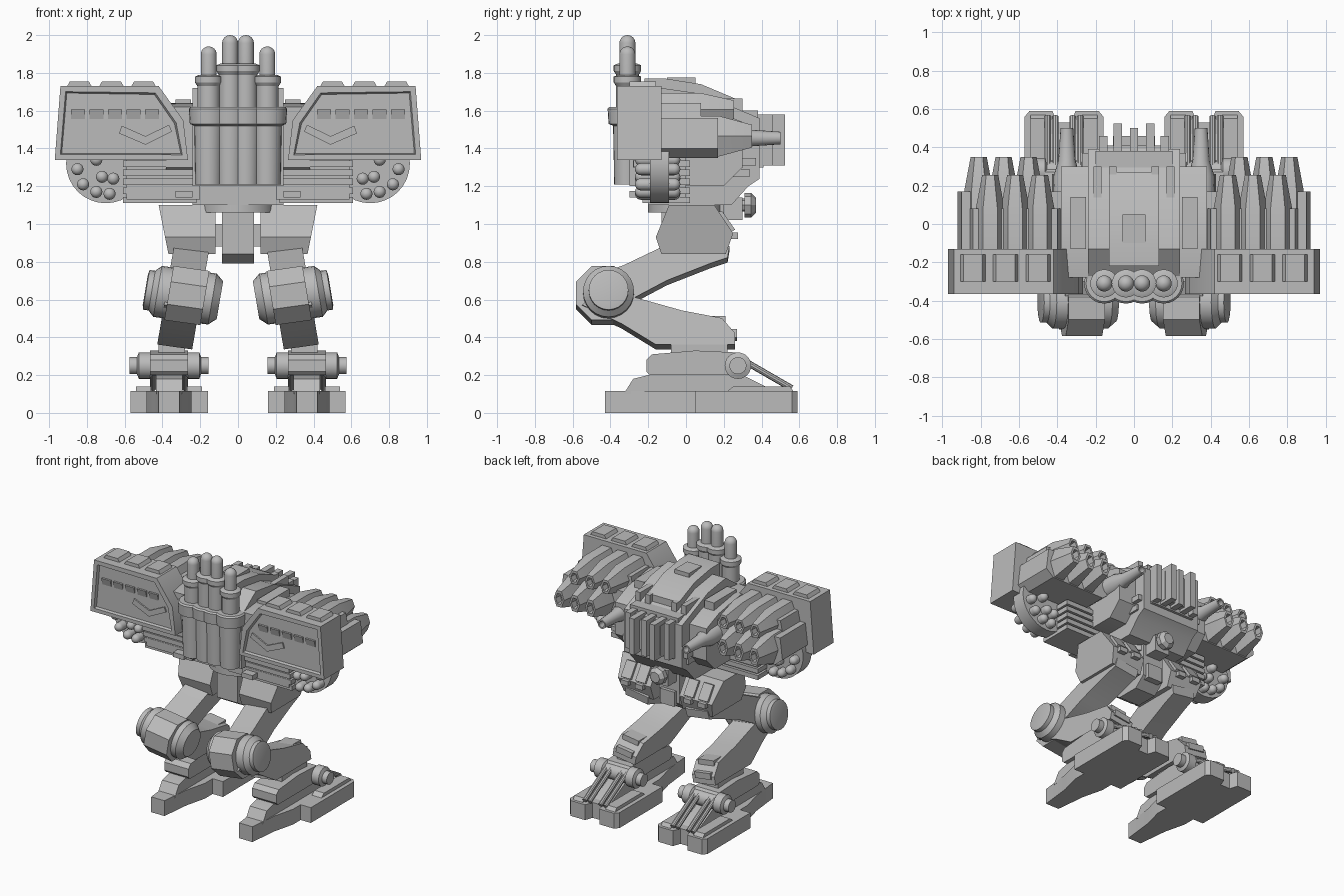
import bpy, bmesh, math
from mathutils import Vector

cube = bpy.data.objects.get("Cube")
if cube:
    bpy.data.objects.remove(cube)

shade = (.5, .5, .5, 1)
grey = bpy.data.materials.new("armour_grey")
grey.use_nodes = True
grey.diffuse_color = shade
grey.node_tree.nodes["Principled BSDF"].inputs["Base Color"].default_value = shade

AXES = {"X": lambda along, a, b: (along, a, b),
        "Y": lambda along, a, b: (a, along, b),
        "Z": lambda along, a, b: (a, b, along)}


def lean(v):
    # legs splay outwards towards the ground
    return Vector((v.x + .17 * (.6 - v.z), v.y, v.z + .14 * (v.x - .3)))


def flare(v):
    # hip armour widens upwards on its outer side
    return Vector((v.x + .2 * (v.z - 1) if v.x > .25 else v.x, v.y, v.z))


def finish(name, bm, both=False, warp=None, smooth=False):
    if warp:
        for vert in bm.verts:
            vert.co = warp(vert.co.copy())
    bmesh.ops.recalc_face_normals(bm, faces=bm.faces)
    mesh = bpy.data.meshes.new(name)
    bm.to_mesh(mesh)
    bm.free()
    mesh.materials.append(grey)
    for polygon in mesh.polygons:
        polygon.use_smooth = smooth
    mesh.set_sharp_from_angle(angle=math.radians(32))
    part = bpy.data.objects.new(name, mesh)
    bpy.context.collection.objects.link(part)
    if both:
        part.modifiers.new("mirror", "MIRROR").use_mirror_merge = False


def prism(name, axis, outline, span, both=False, warp=None, inset=0):
    # extrude an outline along an axis; optionally recess the low end
    bm = bmesh.new()
    ends = [[bm.verts.new(AXES[axis](along, *point)) for point in outline] for along in span]
    caps = [bm.faces.new(end) for end in ends]
    low, high = ends
    for i in range(len(outline)):
        bm.faces.new((low[i - 1], low[i], high[i], high[i - 1]))
    if inset:
        bmesh.ops.recalc_face_normals(bm, faces=bm.faces)
        bmesh.ops.inset_region(bm, faces=caps[:1], thickness=inset)
        bmesh.ops.inset_region(bm, faces=caps[:1], thickness=inset / 4, depth=-inset / 2)
    finish(name, bm, both, warp)


def box(name, x, y, z, both=False, warp=None):
    outline = [(y[0], z[0]), (y[1], z[0]), (y[1], z[1]), (y[0], z[1])]
    prism(name, "X", outline, x, both, warp)


def spin(name, axis, centre, profile, sides=24, both=False, warp=None, tall=1, turn=0):
    # revolve (radius, position) pairs around an axis through the centre
    bm = bmesh.new()
    rings = []
    for radius, along in profile:
        ring = []
        for i in range(sides):
            angle = math.tau * i / sides + turn
            a = centre[0] + radius * math.cos(angle)
            b = centre[1] + radius * math.sin(angle) * tall
            ring.append(bm.verts.new(AXES[axis](along, a, b)))
        rings.append(ring)
    for near, far in zip(rings, rings[1:]):
        for i in range(sides):
            bm.faces.new((near[i - 1], near[i], far[i], far[i - 1]))
    bm.faces.new(rings[0])
    bm.faces.new(rings[-1])
    finish(name, bm, both, warp, smooth=sides > 8)


def dome(radius, base, top):
    # straight wall with a rounded tip
    angles = [math.pi * step / 12.5 for step in range(7)]
    return [(radius, base)] + [(radius * math.cos(a), top - radius + radius * math.sin(a)) for a in angles]


def symmetric(middle, half):
    # half widths along the centre line, closed by their reflection
    return [(middle + w, y) for w, y in half] + [(middle - w, y) for w, y in reversed(half)]


def around(middle, half):
    return (middle - half, middle + half)


def rod(name, start, end, radius):
    bm = bmesh.new()
    path = end - start
    bmesh.ops.create_cone(bm, cap_ends=True, segments=10, radius1=radius, radius2=radius, depth=path.length)
    turn = path.to_track_quat("Z", "Y")
    finish(name, bm, True, lambda v: turn @ v + (start + end) / 2)


# Feet
foot = .365
half = [(.055, -.43), (.08, -.2), (.12, -.04), (.12, .05), (.205, .05), (.205, .56), (.18, .59), (.06, .59), (.04, .53)]
prism("foot_sole", "Z", symmetric(foot, half), (0, .115), both=True)
prism("foot_top", "X", [(-.33, .1), (-.28, .18), (-.2, .2), (.3, .2), (.5, .1)], around(foot, .07), both=True)
for side in (-1, 1):
    prism("toe_cap", "X", [(.2, .1), (.25, .14), (.55, .14), (.58, .1)],
          around(foot + side * .135, .04), both=True)
    for offset in (.045, .085):
        x = foot + side * offset
        rod("toe_piston", Vector((x, .3, .28)), Vector((x, .56, .13)), .017)

# Ankles
prism("ankle_link", "X", [(-.19, .2), (-.21, .22), (-.21, .28), (-.18, .31), (.05, .33), (.27, .32), (.33, .25),
                          (.27, .2)], around(foot, .1), both=True)
half = [(.045, .21), (.045, .17), (.07, .16), (.07, .1), (.055, .09)]
axle = [(r, foot - reach) for r, reach in half] + [(r, foot + reach) for r, reach in reversed(half)]
spin("ankle_axle", "X", (.275, .25), axle, both=True)
box("ankle_post", x=around(.35, .07), y=(-.08, .22), z=(.29, .37), both=True)

# Shins, knees and thighs
leg = (.2, .385)
prism("shin", "X", [(-.55, .56), (-.34, .46), (-.16, .35), (.26, .35), (.26, .41), (.19, .49), (-.02, .53),
                    (-.27, .6), (-.4, .7)], leg, both=True, warp=lean)
for y, z in ((.16, .46), (.22, .39)):
    box("shin_block", x=(.23, .36), y=around(y, .05), z=(z, z + .045), both=True, warp=lean)
prism("thigh", "X", [(-.42, .74), (-.33, .77), (-.1, .88), (.1, .95), (.23, .87), (.22, .81), (.13, .78),
                     (-.1, .69), (-.27, .6), (-.4, .58)], leg, both=True, warp=lean)
spin("knee_joint", "X", (-.41, .625), [(.08, .1), (.1, .1), (.135, .14), (.135, .43), (.105, .46), (.105, .49), (.08, .495)],
     both=True, warp=lean)
spin("knee_guard", "X", (-.44, .625), [(.155, .18), (.155, .37)], sides=8, both=True, warp=lean, turn=math.pi / 8)

# Hips and pelvis
prism("hip_armour", "X", [(-.16, .93), (-.09, 1.1), (.15, 1.1), (.25, .95), (.21, .84), (-.13, .84)],
      (.12, .4), both=True, warp=flare)
for x in (.2, .32):
    prism("hip_plate", "X", [(.16, 1.06), (.19, 1.07), (.26, .97), (.23, .95)], around(x, .04), both=True)
    box("hip_lug", x=around(x, .03), y=(.2, .275), z=(.92, .955), both=True)
prism("pelvis", "X", [(-.13, 1.2), (-.13, .84), (-.05, .79), (.12, .79), (.2, .86), (.2, 1.1)], around(0, .085))
box("pelvis_bar", x=around(0, .14), y=(-.05, .12), z=(.88, 1))
box("pelvis_vent", x=around(0, .06), y=(.15, .225), z=(.84, .95))
spin("waist", "Z", (0, 0), [(.2, 1.06), (.2, 1.14)])
box("belly_mount", x=around(0, .06), y=(.18, .3), z=(1.02, 1.14))
spin("belly_nozzle", "Y", (0, 1.1), [(.035, .2), (.035, .31), (.065, .31), (.065, .345), (.04, .37)], sides=8)

# Torso
prism("torso", "X", [(-.3, 1.2), (-.3, 1.6), (-.13, 1.72), (.08, 1.69), (.27, 1.61), (.39, 1.56), (.39, 1.24),
                     (.33, 1.2), (.24, 1.1), (-.2, 1.1), (-.2, 1.2)], around(0, .24))
prism("torso_hood", "X", [(-.22, 1.6), (-.22, 1.77), (-.11, 1.77), (.08, 1.74), (.27, 1.66), (.27, 1.58)],
      around(0, .13))
box("hood_hatch", x=around(0, .06), y=(-.1, .05), z=(1.7, 1.775))
for x in (.11, .19):
    box("hood_rail", x=around(x, .02), y=(.12, .3), z=(1.58, 1.665), both=True)
box("nose_deck", x=around(0, .2), y=(.24, .38), z=(1.5, 1.6))
prism("shoulder", "X", [(-.28, 1.3), (-.28, 1.62), (-.1, 1.64), (.15, 1.6), (.3, 1.54), (.3, 1.3), (.2, 1.2),
                        (-.1, 1.2)], (.22, .38), both=True)
box("shoulder_cap", x=around(.29, .04), y=(-.13, .14), z=(1.55, 1.66), both=True)
for step in range(4):
    z = 1.33 - step * .06
    box("side_step", x=(.1, .27 - step * .015), y=(.2, .37 - step * .035), z=around(z, .02), both=True)

# Nose intake fins
box("intake_back", x=around(0, .18), y=(.36, .41), z=(1.3, 1.56))
box("intake_core", x=around(0, .11), y=(.36, .46), z=(1.33, 1.55))
for x, tip in ((0, .5), (.085, .525), (.16, .46)):
    box("intake_fin", x=around(x, .022), y=(.38, tip), z=(1.31, 1.58), both=x > 0)

# Side cannons
spin("side_cannon", "Y", (.35, 1.455), [(.075, .1), (.07, .25), (.045, .33), (.033, .5), (.022, .5), (.022, .44)],
     sides=16, both=True)

# Launch tubes on the front
for x, top, neck in ((.042, 2, 1.82), (.155, 1.94, 1.76)):
    centre = (x, -.31)
    spin("tube_housing", "Z", centre, [(.07, 1.21), (.076, 1.52), (.1, 1.53), (.105, 1.61), (.095, 1.62)], both=True)
    collar = [(.06, 1.6), (.06, neck - .03), (.073, neck - .01), (.073, neck + .02), (.05, neck + .03)]
    spin("tube_neck", "Z", centre, collar, both=True)
    spin("tube_rocket", "Z", centre, dome(.042, neck, top), both=True)
box("tube_backing", x=around(0, .2), y=(-.31, -.2), z=(1.21, 1.62))

# Weapon pods
prism("pod_shield", "Y", [(.97, 1.34), (.94, 1.73), (.42, 1.73), (.29, 1.55), (.265, 1.34)], (-.365, -.13),
      both=True, inset=.04)
for slot in range(5):
    prism("shield_slot", "X", [(-.346, 1.555), (-.33, 1.605), (-.36, 1.605)], around(.455 + slot * .098, .037), both=True)
prism("shield_chevron", "Y", [(.35, 1.49), (.49, 1.42), (.63, 1.48), (.615, 1.52), (.49, 1.465), (.365, 1.525)],
      (-.355, -.33), both=True)
for x in (.5, .67, .84):
    prism("pod_roof_block", "Y", symmetric(x, [(.07, 1.72), (.05, 1.755)]), (-.3, -.16), both=True)
prism("pod_lower_body", "Y", [(.36, 1.4), (.42, 1.35), (.86, 1.35), (.92, 1.4), (.9, 1.56), (.36, 1.56)],
      (-.15, .17), both=True)
prism("pod_upper_body", "Y", symmetric(.62, [(.24, 1.54), (.22, 1.64)]), (-.15, .08), both=True)
for row, first, z, neck, tall in (("upper", .49, 1.605, .08, 1.35), ("lower", .55, 1.465, .175, 1.65)):
    tip = neck + .175
    barrel = [(.075, -.14), (.075, neck), (.042, tip), (.027, tip), (.024, tip - .05)]
    for column in range(3):
        spin(row + "_barrel", "Y", (first + column * .13, z), barrel, sides=6, both=True, tall=tall)

# Ribbed arms beneath the pods
box("arm_core", x=(.2, .59), y=(-.24, 0), z=(1.13, 1.36), both=True)
for rib in range(5):
    box("arm_rib", x=(.22, .61), y=(-.23 - rib * .012, .02), z=around(1.127 + rib * .048, .017), both=True)
box("arm_foot", x=(.24, .33), y=(-.3, -.1), z=(1.14, 1.175), both=True)

# Drum magazines with rounded shells
spin("drum", "Y", (.7, 1.32), [(.21, -.19), (.21, -.09)], sides=32, both=True)
tip = dome(.032, -.15, -.03)
shell = [(radius, -.3 - along) for radius, along in reversed(tip)] + tip[1:]
for centre in ((.85, 1.29), (.75, 1.34), (.82, 1.21), (.72, 1.25), (.66, 1.24), (.75, 1.17), (.68, 1.16)):
    spin("drum_shell", "Y", centre, shell, sides=16, both=True)
